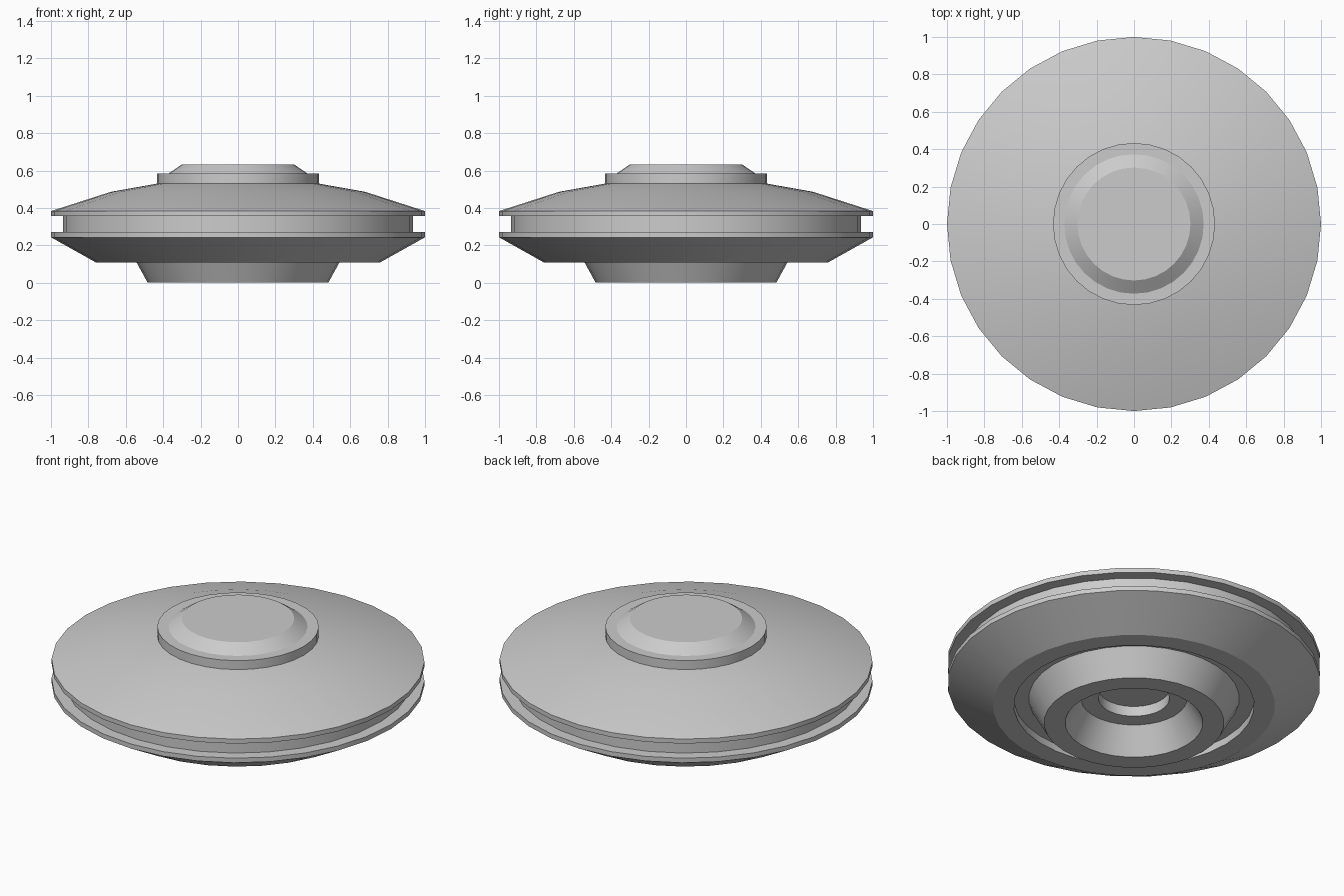
import bpy, bmesh, math

SIDES = 32

cube = bpy.data.objects.get("Cube")
if cube:
    bpy.data.objects.remove(cube, do_unlink=True)

grey = bpy.data.materials.new("light grey")
grey.use_nodes = True
colour = (0.6, 0.6, 0.6, 1)
grey.diffuse_color = colour
grey.node_tree.nodes["Principled BSDF"].inputs["Base Color"].default_value = colour


def lathe(name, profile):
    """Turn (radius, height) points around z; listed so faces point outward."""
    bm = bmesh.new()
    rings = []
    for r, z in profile:
        if r == 0:
            rings.append([bm.verts.new((0, 0, z))] * SIDES)
            continue
        angles = [2 * math.pi * i / SIDES for i in range(SIDES)]
        rings.append([bm.verts.new((r * math.cos(a), r * math.sin(a), z)) for a in angles])
    for low, high in zip(rings, rings[1:]):
        for i in range(SIDES):
            j = (i + 1) % SIDES
            corners = dict.fromkeys((low[i], low[j], high[j], high[i]))
            bm.faces.new(list(corners))
    mesh = bpy.data.meshes.new(name)
    bm.to_mesh(mesh)
    bm.free()
    mesh.materials.append(grey)
    obj = bpy.data.objects.new(name, mesh)
    bpy.context.collection.objects.link(obj)
    bpy.ops.object.select_all(action="DESELECT")
    obj.select_set(True)
    bpy.context.view_layer.objects.active = obj
    bpy.ops.object.shade_smooth_by_angle(angle=math.radians(20))
    return obj


# Hollow foot ring with a stepped socket inside
lathe("foot_ring", [(0, 0.21), (0.19, 0.21), (0.19, 0.15), (0.285, 0.15),
                    (0.37, 0), (0.483, 0), (0.565, 0.15)])
# Underside, from the recess around the foot out to the lower rim
lathe("lower_hull", [(0.565, 0.15), (0.645, 0.15), (0.645, 0.107), (0.757, 0.107),
                     (1, 0.243), (1, 0.27), (0.935, 0.27)])
# Sunken band between the two rims
lathe("groove_band", [(0.935, 0.27), (0.935, 0.356)])
# Upper rim and gently curved top
lathe("upper_hull", [(0.935, 0.356), (1, 0.356), (1, 0.383), (0.68, 0.486), (0.433, 0.53)])
# Raised collar and bevelled cap
lathe("top_collar", [(0.433, 0.53), (0.433, 0.583), (0.373, 0.583)])
lathe("top_cap", [(0.373, 0.583), (0.302, 0.631), (0, 0.631)])
